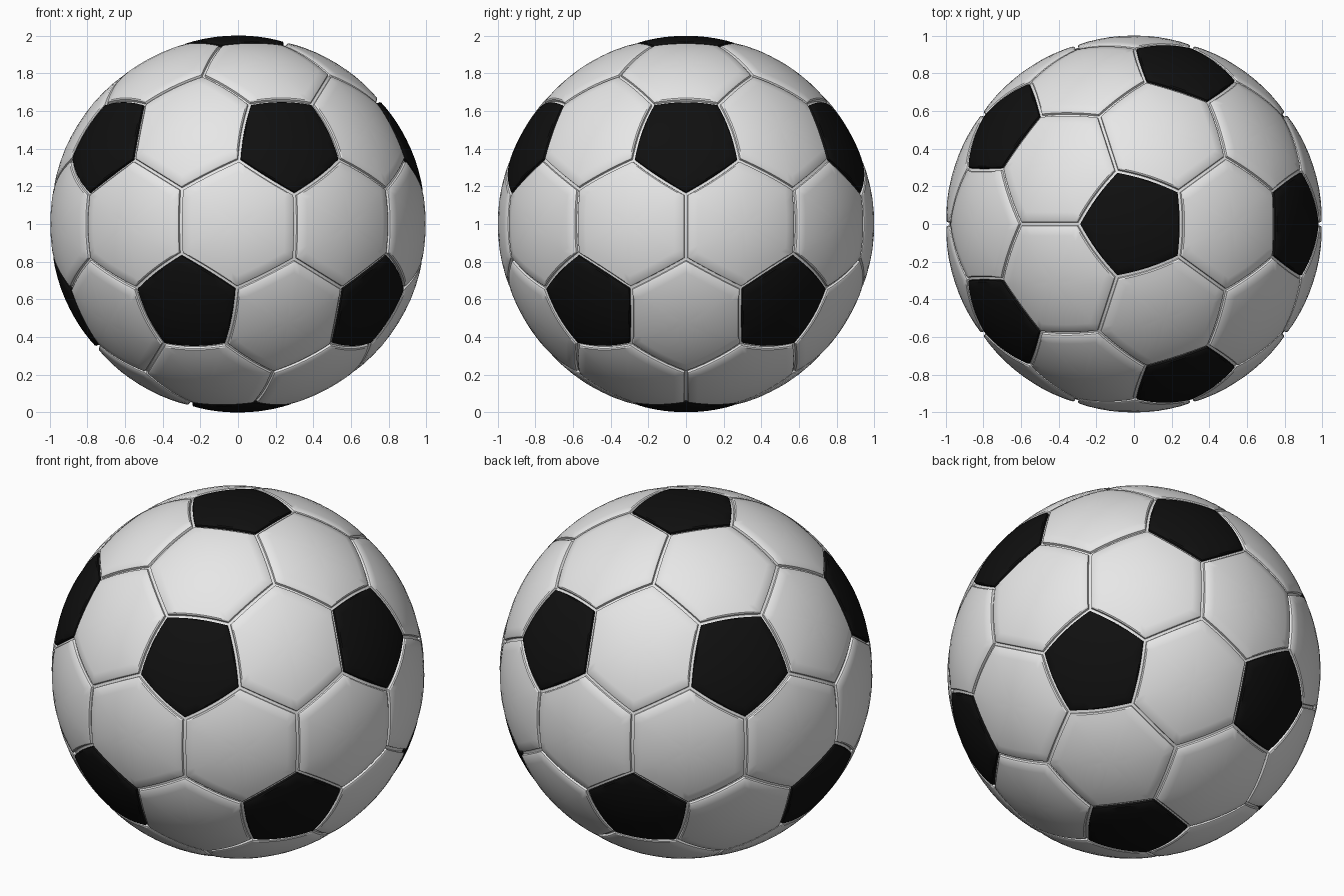
import bpy, bmesh, math
from mathutils import Vector

if "Cube" in bpy.data.objects:
    bpy.data.objects.remove(bpy.data.objects["Cube"])

STEPS = 8                        # points along each panel side
CORNER = math.radians(17.4)      # pentagon centre to corner
BOW = 0.009                      # outward bulge of pentagon sides
CENTRE = Vector((0, 0, 1))


def material(name, value):
    m = bpy.data.materials.new(name)
    m.diffuse_color = (value, value, value, 1)
    m.use_nodes = True
    m.node_tree.nodes["Principled BSDF"].inputs["Base Color"].default_value = m.diffuse_color
    return m


white = material("white leather", 0.8)
black = material("black leather", 0.005)

# Pentagon axes: two poles and two staggered rings of five
axes = [Vector((0, 0, 1)), Vector((0, 0, -1))]
ring_r, ring_z = 2 / math.sqrt(5), 1 / math.sqrt(5)
for k in range(5):
    for turn, z in ((0, ring_z), (36, -ring_z)):
        a = math.radians(72 * k + turn)
        axes.append(Vector((ring_r * math.cos(a), ring_r * math.sin(a), z)))


def near(a, b):
    return 0.3 < a.dot(b) < 0.6


# Points where three hexagons meet, each paired with its pentagon trio
n = len(axes)
joints = [((i, j, k), (axes[i] + axes[j] + axes[k]).normalized())
          for i in range(n) for j in range(i) for k in range(j)
          if near(axes[i], axes[j]) and near(axes[j], axes[k]) and near(axes[i], axes[k])]


def pentagon_corner(i, joint):
    side = (joint - axes[i] * joint.dot(axes[i])).normalized()
    return axes[i] * math.cos(CORNER) + side * math.sin(CORNER)


def sort_around(centre, corners):
    u = centre.orthogonal().normalized()
    v = centre.cross(u)
    return sorted(corners, key=lambda c: math.atan2(c[0].dot(v), c[0].dot(u)))


def outline(corners):
    """Panel border on the unit sphere; sides shared with a pentagon bow outward."""
    pts = []
    for (a, own_a), (b, own_b) in zip(corners, corners[1:] + corners[:1]):
        for s in range(STEPS):
            t = s / STEPS
            p = a.slerp(b, t)
            if own_a is not None and own_a == own_b:
                away = (p - axes[own_a] * p.dot(axes[own_a])).normalized()
                p = p + away * BOW * 4 * t * (1 - t)
            pts.append(p.normalized())
    return pts


def add_rings(bm, centre, border, rings, fan):
    """Concentric rings of (scale, radius), optionally closed at the centre."""
    loops = [[bm.verts.new(CENTRE + centre.slerp(p, t) * r) for p in border]
             for t, r in rings]
    m = len(border)
    for inner, outer in zip(loops, loops[1:]):
        for i in range(m):
            j = (i + 1) % m
            bm.faces.new((inner[i], outer[i], outer[j], inner[j]))
    if fan:
        hub = bm.verts.new(CENTRE + centre)
        for i in range(m):
            bm.faces.new((hub, loops[0][i], loops[0][(i + 1) % m]))


def add_panel(bm, seam_bm, centre, corners, apothem):
    border = outline(sort_around(centre, corners))
    lip, wall, foot = (1 - w / apothem for w in (0.016, 0.0095, 0.007))
    # Domed leather with a rolled edge and a short side wall
    add_rings(bm, centre, border,
              [(0.2, 1.0), (0.4, 1.0), (0.6, 0.999), (0.8, 0.998),
               (lip, 0.996), (wall, 0.991), (foot, 0.979)], True)
    # Half of the shared channel floor
    add_rings(seam_bm, centre, border, [(foot, 0.979), (1.0, 0.977)], False)


def finish(name, bm, mat):
    bmesh.ops.remove_doubles(bm, verts=bm.verts, dist=0.0005)
    bmesh.ops.recalc_face_normals(bm, faces=bm.faces)
    # Open strips need their outward direction set explicitly
    flipped = [f for f in bm.faces
               if f.normal.dot(f.calc_center_median() - CENTRE) < 0]
    if flipped:
        bmesh.ops.reverse_faces(bm, faces=flipped)
    mesh = bpy.data.meshes.new(name)
    bm.to_mesh(mesh)
    bm.free()
    mesh.materials.append(mat)
    ob = bpy.data.objects.new(name, mesh)
    bpy.context.collection.objects.link(ob)
    bpy.ops.object.select_all(action='DESELECT')
    ob.select_set(True)
    bpy.context.view_layer.objects.active = ob
    bpy.ops.object.shade_smooth_by_angle(angle=math.radians(35))


pent_bm, hex_bm, seam_bm = bmesh.new(), bmesh.new(), bmesh.new()

# Twelve black pentagons
for i in range(n):
    corners = [(pentagon_corner(i, p), i) for trio, p in joints if i in trio]
    add_panel(pent_bm, seam_bm, axes[i], corners, 0.253)

# Thirty white hexagons, one between each pair of neighbouring pentagons
for i in range(n):
    for j in range(i):
        if near(axes[i], axes[j]):
            corners = []
            for trio, p in joints:
                if i in trio and j in trio:
                    corners += [(p, None), (pentagon_corner(i, p), i),
                                (pentagon_corner(j, p), j)]
            add_panel(hex_bm, seam_bm, (axes[i] + axes[j]).normalized(), corners, 0.29)

finish("pentagon_panels", pent_bm, black)
finish("hexagon_panels", hex_bm, white)
finish("seam_channels", seam_bm, white)
